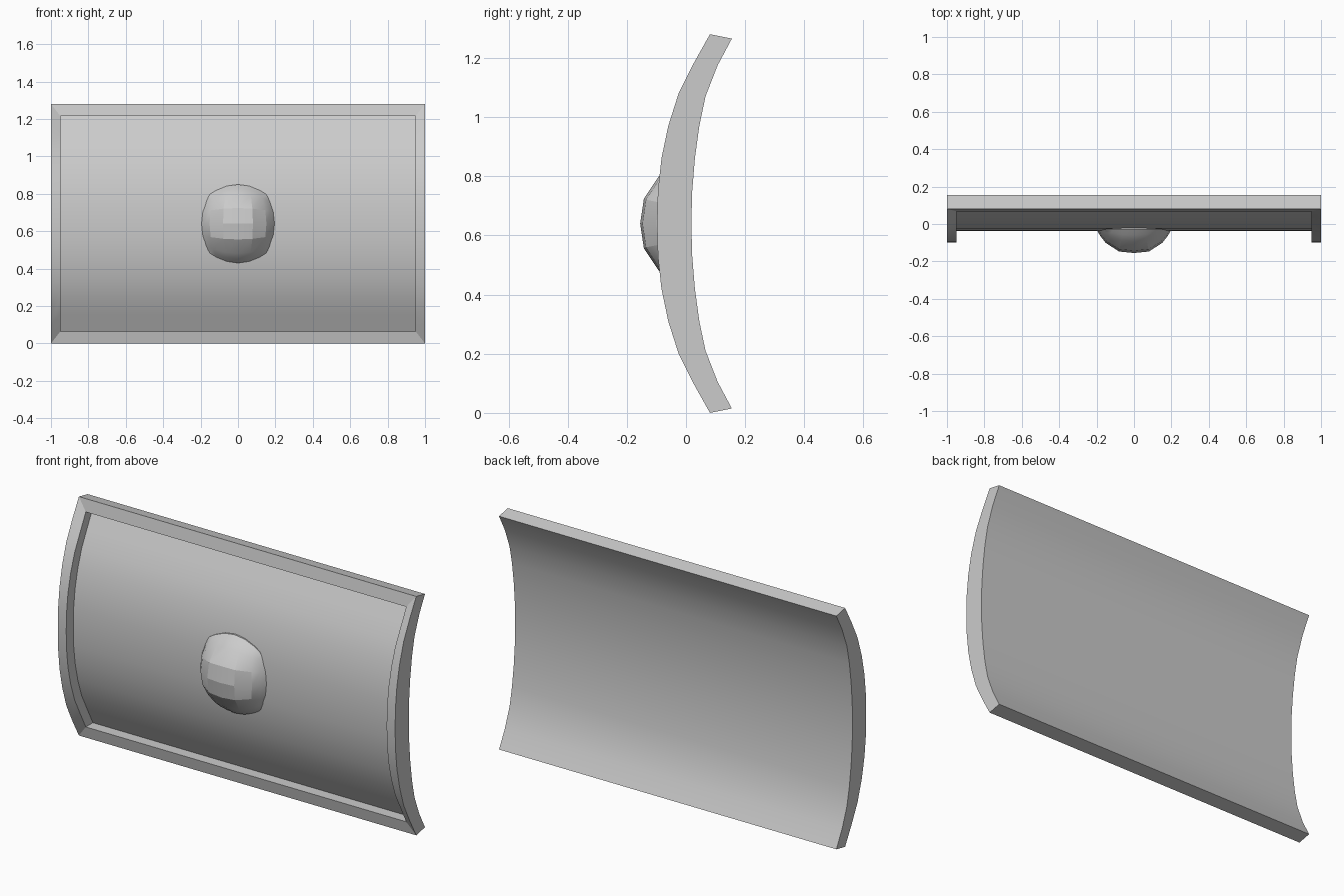
import bpy
import bmesh
import math

if "Cube" in bpy.data.objects:
    bpy.data.objects.remove(bpy.data.objects["Cube"])

MID = 0.64        # height of the shield's centre line
DEPTH = 0.06      # how far the panel sits behind the rim

grey = bpy.data.materials.new("plain_grey")
grey.use_nodes = True
colour = (0.6, 0.6, 0.6, 1)
grey.diffuse_color = colour
grey.node_tree.nodes["Principled BSDF"].inputs["Base Color"].default_value = colour


def finish(bm, name, angle):
    bmesh.ops.recalc_face_normals(bm, faces=bm.faces[:])
    mesh = bpy.data.meshes.new(name)
    bm.to_mesh(mesh)
    bm.free()
    mesh.materials.append(grey)
    obj = bpy.data.objects.new(name, mesh)
    bpy.context.collection.objects.link(obj)
    bpy.ops.object.select_all(action="DESELECT")
    obj.select_set(True)
    bpy.context.view_layer.objects.active = obj
    bpy.ops.object.shade_smooth_by_angle(angle=math.radians(angle))
    return obj


def mirrored(half):
    """Half profile of (y, height above centre), from the centre outward."""
    return [(y, -h) for y, h in reversed(half[1:])] + half


# Curved shield plate: one cross-section with a raised rim, swept up the bow
front = mirrored([(-0.098, 0), (-0.095, 0.11), (-0.083, 0.22), (-0.06, 0.33),
                  (-0.025, 0.44), (0.025, 0.54), (0.081, 0.64)])
back = mirrored([(0.018, 0), (0.021, 0.11), (0.03, 0.22), (0.045, 0.33),
                 (0.066, 0.43), (0.107, 0.535), (0.155, 0.625)])
bm = bmesh.new()
rows = []
for (fy, fh), (by, bh) in zip(front, back):
    inner_h = fh * 0.9
    inner_y = fy - 0.013 * abs(fh / MID) ** 6
    side = [(1, by, bh), (1, fy, fh), (0.95, inner_y, inner_h),
            (0.95, inner_y + DEPTH, inner_h)]
    section = [(-x, y, h) for x, y, h in side] + side[::-1]
    rows.append([bm.verts.new((x, y, MID + h)) for x, y, h in section])
for low, high in zip(rows, rows[1:]):
    for i in range(8):
        j = (i + 1) % 8
        bm.faces.new((low[i], low[j], high[j], high[i]))
# Top and bottom: outer edge, rim face and inner wall
for row in (rows[0], rows[-1]):
    for i in range(3):
        bm.faces.new((row[i], row[i + 1], row[6 - i], row[7 - i]))
finish(bm, "shield_plate", 25)

# Central boss: rounded square dome with a short skirt into the panel
steps = [-1, -0.9, -0.76, -0.4, 0, 0.4, 0.76, 0.9, 1]
bm = bmesh.new()
grid = []
for v in steps:
    line = []
    for u in steps:
        rise = (1 - abs(u) ** 3) * (1 - abs(v) ** 2.5)
        line.append(bm.verts.new((0.2 * u * (1 - 0.25 * v * v),
                                  -0.03 - 0.125 * rise,
                                  MID + 0.21 * v * (1 - 0.25 * u * u))))
    grid.append(line)
for a, b in zip(grid, grid[1:]):
    for i in range(len(steps) - 1):
        bm.faces.new((a[i], a[i + 1], b[i + 1], b[i]))
border = [e for e in bm.edges if e.is_boundary]
skirt = bmesh.ops.extrude_edge_only(bm, edges=border)["geom"]
for vert in skirt:
    if isinstance(vert, bmesh.types.BMVert):
        vert.co.y = -0.005
bmesh.ops.holes_fill(bm, edges=[e for e in bm.edges if e.is_boundary])
finish(bm, "shield_boss", 17)
